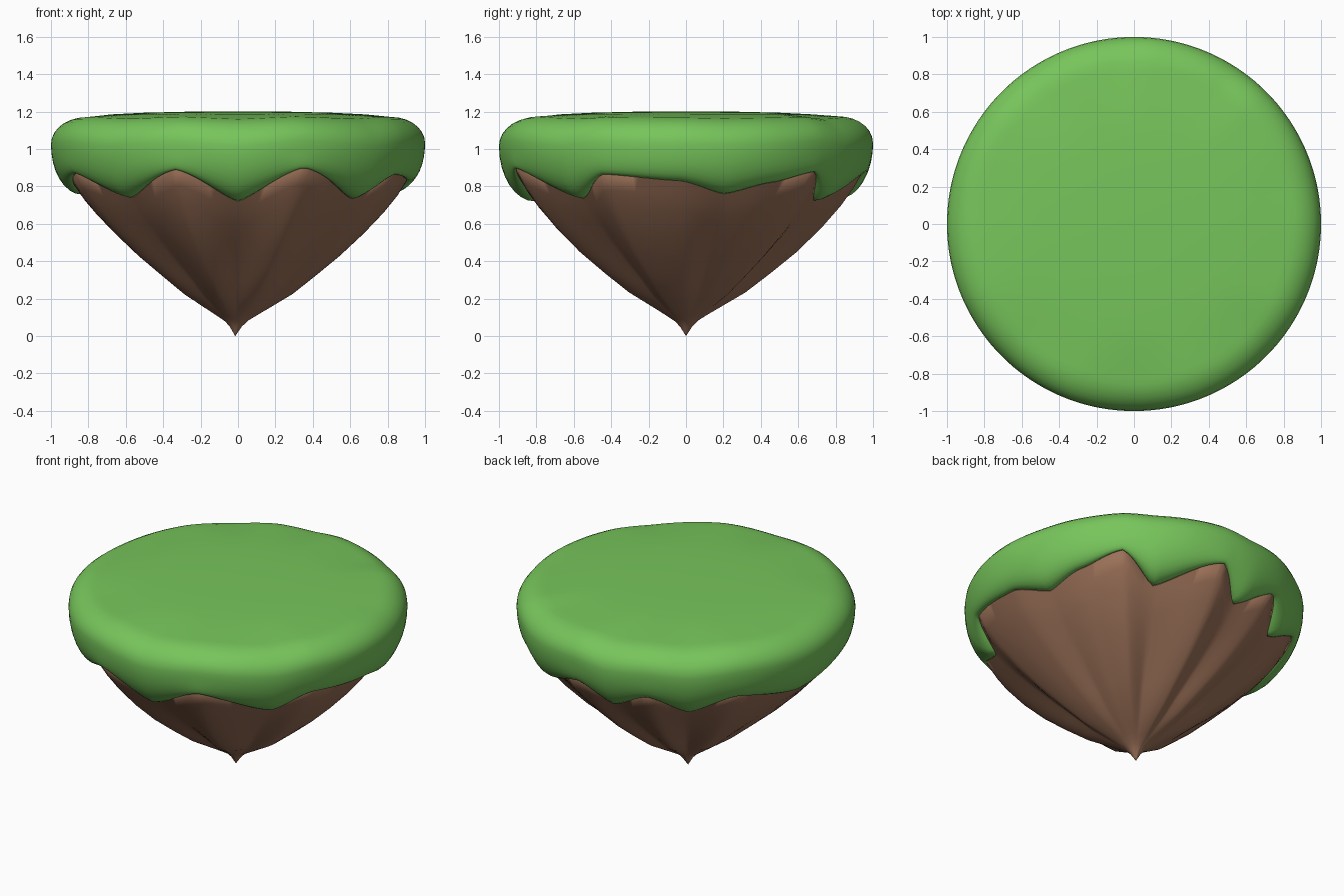
import bpy, math

if "Cube" in bpy.data.objects:
    bpy.data.objects.remove(bpy.data.objects["Cube"])

N = 180  # segments around

# Lower edge of the turf: angle from +x in degrees -> height (peaks sit on rock ridges)
EDGE = [(-90, .72), (-69, .90), (-42, .735), (-28, .865), (-2, .83), (14, .76), (30, .82),
        (46, .88), (58, .725), (84, .88), (96, .735), (111, .865), (126, .73), (143, .86),
        (173, .755), (204, .87), (226, .74), (250, .89), (270, .72)]


def edge_height(deg):
    for (a, za), (b, zb) in zip(EDGE, EDGE[1:]):
        if a <= deg <= b:
            t = (deg - a) / (b - a)
            s = .5 * t + .5 * t * t * (3 - 2 * t)
            return za + (zb - za) * s
    return EDGE[-1][1]


def material(name, rgb):
    m = bpy.data.materials.new(name)
    m.diffuse_color = (*rgb, 1)
    m.use_nodes = True
    m.node_tree.nodes["Principled BSDF"].inputs["Base Color"].default_value = m.diffuse_color
    return m


def revolve(name, profile, mat, tilt=0):
    """Closed skin from a profile function returning (r, z) points per angle."""
    cols = []
    for i in range(N):
        deg = -90 + 360 * i / N
        cols.append((math.radians(deg), profile(edge_height(deg))))
    M = len(cols[0][1])
    verts, faces = [], []
    for a, pts in cols:
        for r, z in pts:
            off = tilt * max(0, 1 - z / .25)
            verts.append((r * math.cos(a) + off, r * math.sin(a), z))
    for i in range(N):
        j = (i + 1) % N
        for k in range(M - 1):
            faces.append((i * M + k, j * M + k, j * M + k + 1, i * M + k + 1))
    # close both ends with fans
    for k, flip in ((0, True), (M - 1, False)):
        c = len(verts)
        z = sum(col[1][k][1] for col in cols) / N
        verts.append((tilt if z < .1 else 0, 0, 0 if z < .1 else z))
        for i in range(N):
            f = (i * M + k, ((i + 1) % N) * M + k, c)
            faces.append(f[::-1] if flip else f)
    me = bpy.data.meshes.new(name)
    me.from_pydata(verts, [], faces)
    me.update()
    me.materials.append(mat)
    ob = bpy.data.objects.new(name, me)
    bpy.context.collection.objects.link(ob)
    bpy.context.view_layer.objects.active = ob
    ob.select_set(True)
    bpy.ops.object.shade_smooth_by_angle(angle=math.radians(70))
    ob.select_set(False)
    return ob


def ridge(ze):
    return (ze - .72) / .18


def edge_radius(ze):
    return .80 + .17 * ridge(ze)


# Rock: pointed cone with radial ridges, ending just inside the turf
CURVE = [(.012, .02), (.035, .06), (.07, .10), (.13, .14), (.2, .185), (.34, .275), (.48, .39),
         (.63, .52), (.77, .665), (.88, .80), (.95, .905), (1, 1)]


def rock_profile(ze):
    re, groove = edge_radius(ze), 1 - ridge(ze)
    pts = [(re * r * (1 - .13 * groove * math.sin(math.pi * r)), z * (ze * .6 + .8 * .4 if z < .3 else
            ze * (.6 + .4 * (z - .3) / .7) + .8 * .4 * (1 - (z - .3) / .7))) for r, z in CURVE]
    return pts + [(re - .04, ze + .05)]


# Turf: nearly flat top, rounded rim, skirt curling in to the wavy edge
def turf_profile(ze):
    re = edge_radius(ze)
    rim = 1.03 + .03 * (ridge(ze) - .5)
    pts = [(re - .12, ze + .06), (re - .02, ze + .012)]
    for i in range(9):
        a = math.pi / 2 * (1 - i / 8)
        pts.append((re + .008 + (.992 - re) * math.cos(a), rim - (rim - ze) * math.sin(a)))
    top = 1.17 + .012 * (ridge(ze) - .5)
    for i in range(1, 8):
        a = math.pi / 2 * i / 7
        pts.append((.82 + .18 * math.cos(a), rim + (top - rim) * math.sin(a)))
    return pts + [(.68, 1.185), (.5, 1.194), (.25, 1.2)]


revolve("rock_base", rock_profile, material("brown rock", (.33, .165, .098)), tilt=-.015)
revolve("grass_cap", turf_profile, material("green grass", (.185, .56, .105)))
